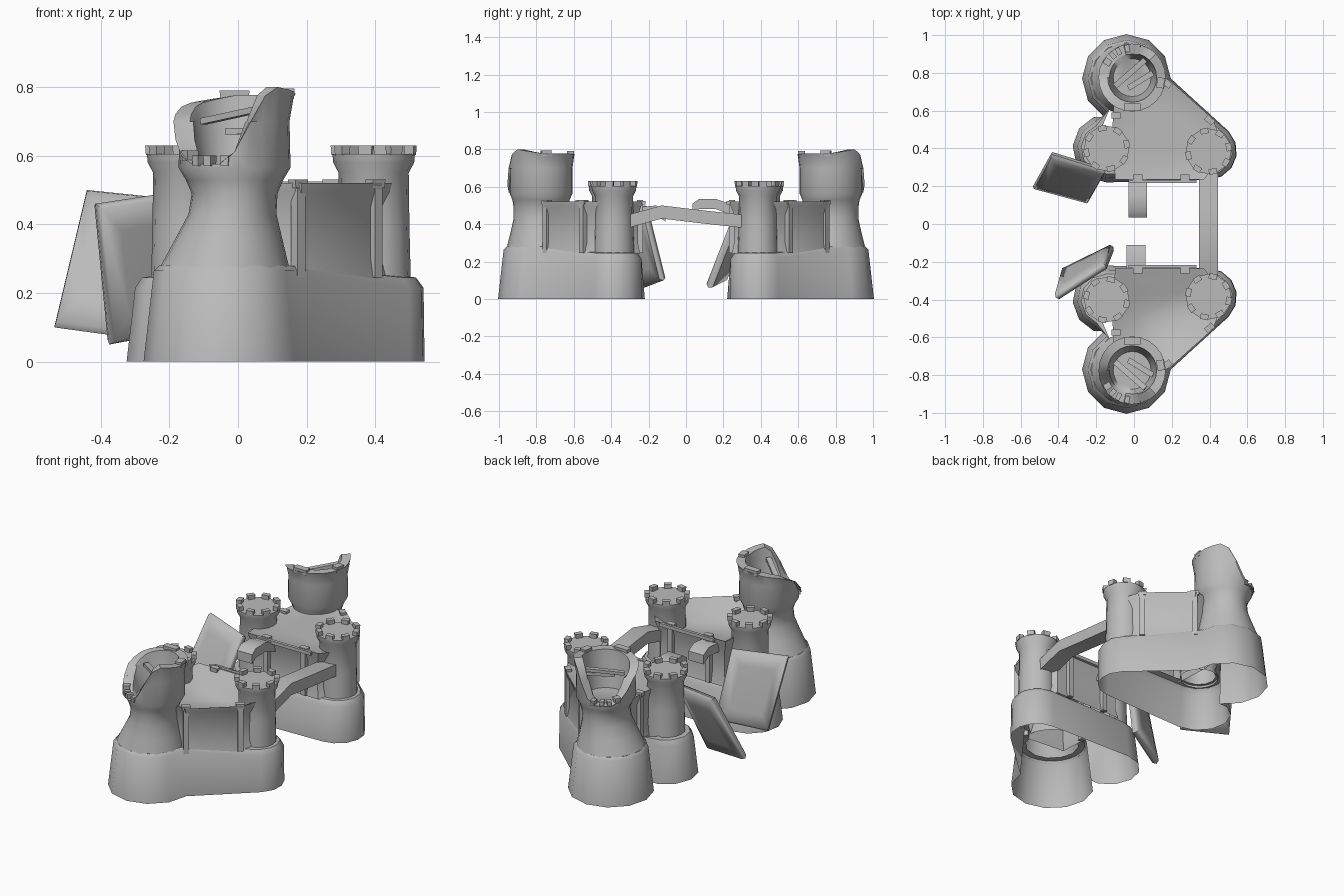
import bpy, bmesh
from math import radians, cos, sin
from mathutils import Vector, Matrix

if "Cube" in bpy.data.objects:
    bpy.data.objects.remove(bpy.data.objects["Cube"])

stone = bpy.data.materials.new("grey stone")
stone.use_nodes = True
GREY = (0.5, 0.5, 0.5, 1)
stone.diffuse_color = GREY
stone.node_tree.nodes["Principled BSDF"].inputs["Base Color"].default_value = GREY


def finish(name, bm, side=1, crease=38):
    """Turn a bmesh into an object; side -1 mirrors it across y."""
    if side < 0:
        bmesh.ops.scale(bm, vec=(1, -1, 1), verts=bm.verts)
    bmesh.ops.recalc_face_normals(bm, faces=bm.faces)
    mesh = bpy.data.meshes.new(name)
    bm.to_mesh(mesh)
    bm.free()
    mesh.materials.append(stone)
    obj = bpy.data.objects.new(name, mesh)
    bpy.context.collection.objects.link(obj)
    bpy.ops.object.select_all(action='DESELECT')
    obj.select_set(True)
    bpy.context.view_layer.objects.active = obj
    bpy.ops.object.shade_smooth_by_angle(angle=radians(crease))


def loft(rings, cap_start=False, cap_end=True):
    """Bridge closed rings of equal length."""
    bm = bmesh.new()
    rows = [[bm.verts.new(p) for p in ring] for ring in rings]
    for a, b in zip(rows, rows[1:]):
        for i in range(len(a)):
            j = (i + 1) % len(a)
            bm.faces.new((a[i], a[j], b[j], b[i]))
    if cap_start:
        bm.faces.new(rows[0])
    if cap_end:
        bm.faces.new(rows[-1])
    return bm


def add_box(bm, centre, size, turn=0, flare=1.0):
    """Box turned about z, its top widened by flare."""
    new = bmesh.ops.create_cube(bm, size=1)["verts"]
    for v in new:
        if v.co.z > 0:
            v.co.x *= flare
            v.co.y *= flare
    bmesh.ops.transform(bm, verts=new, matrix=Matrix.Translation(centre)
                        @ Matrix.Rotation(turn, 4, 'Z') @ Matrix.Diagonal((*size, 1)))


def ellipse(c, rx, ry, z, n):
    return [(c[0] + rx * cos(radians(360 * i / n)), c[1] + ry * sin(radians(360 * i / n)), z)
            for i in range(n)]


# centres of the three towers in the rear half
KEEP, WEST, EAST = (-0.04, 0.77), (-0.145, 0.4), (0.395, 0.385)
KEEP_TOP = (-0.01, 0.775)


def base_ring(radii, heights):
    pts = []
    for c, r, z, start, end, n in ((KEEP, radii[0], heights[0], 0, 240, 9),
                                   (WEST, radii[1], heights[1], 112, 270, 6),
                                   (EAST, radii[2], heights[1], 270, 405, 6)):
        for i in range(n):
            a = radians(start + (end - start) * i / (n - 1))
            pts.append((c[0] + r * cos(a), c[1] + r * sin(a), z))
    return pts


# height of the broken keep rim by angle
BREAK = [(0, .78), (45, .8), (62, .77), (78, .68), (92, .6), (105, .575), (140, .575),
         (155, .61), (180, .7), (215, .75), (270, .775), (360, .78)]


def rim_height(angle):
    for (a, h), (b, k) in zip(BREAK, BREAK[1:]):
        if a <= angle <= b:
            return h + (k - h) * (angle - a) / (b - a)


def keep(name, side):
    n = 24
    # x radius, y radius, height
    rows = [(.19, .19, .27), (.155, .165, .36), (.128, .148, .43), (.125, .147, .49),
            (.142, .153, .53), (.163, .168, .565), (.16, .168, .7), (.172, .178, .77),
            (.178, .18, .8), (.13, .13, .8), (.12, .125, .7), (.1, .1, .56)]
    rings = []
    for rx, ry, z in rows:
        t = min(1, max(0, (z - .27) / .2))
        c = [k + (u - k) * t for k, u in zip(KEEP, KEEP_TOP)]
        rings.append([(x, y, min(h, rim_height(360 * i / n)))
                      for i, (x, y, h) in enumerate(ellipse(c, rx, ry, z, n))])
    finish(name, loft(rings), side)

    # rim blocks and rubble teeth along the break
    bm = bmesh.new()
    for deg, z, s in ((350, .78, .05), (270, .775, .08),
                      (100, .585, .022), (118, .585, .022), (132, .585, .022), (148, .6, .03)):
        a = radians(deg)
        p = (KEEP_TOP[0] + .153 * cos(a), KEEP_TOP[1] + .157 * sin(a), z)
        add_box(bm, p, (.035, s, .03), a, 1.1)
    finish(name + "_blocks", bm, side)

    # fallen beams across the keep
    bm = bmesh.new()
    for a, b in (((-.1, .73, .7), (.06, .87, .735)), ((-.03, .72, .67), (.1, .8, .675))):
        a, b = Vector(a), Vector(b)
        d = b - a
        part = bmesh.ops.create_cube(bm, size=1)["verts"]
        bmesh.ops.transform(bm, verts=part, matrix=Matrix.Translation((a + b) / 2)
                            @ d.to_track_quat('X', 'Z').to_matrix().to_4x4()
                            @ Matrix.Diagonal((d.length, .03, .018, 1)))
    finish(name + "_beams", bm, side)


def turret(name, c, side):
    rows = [(.108, .235), (.104, .4), (.102, .55), (.118, .58), (.12, .605), (.105, .605)]
    finish(name, loft([ellipse(c, r, r, z, 16) for r, z in rows]), side)
    bm = bmesh.new()
    for i in range(8):
        a = radians(45 * i + 12)
        add_box(bm, (c[0] + .109 * cos(a), c[1] + .109 * sin(a), .616), (.026, .038, .028), a, 1.12)
    finish(name + "_battlements", bm, side)


DECK = [(-.1, .235), (.37, .235), (.48, .38), (.42, .555), (.185, .765), (-.1, .74), (-.115, .5)]


def deck_ring(scale, z):
    cx, cy = .15, .48
    return [(cx + (x - cx) * scale, cy + (y - cy) * scale, z) for x, y in DECK]


def castle(label, side, sag):
    # hollow foundation with a ledge running under the walls
    rings = [base_ring((.235, .18, .15), (0, 0)),
             base_ring((.205, .155, .147), (.265, .215)),
             base_ring((.19, .135, .125), (.28, .245)),
             base_ring((.15, .095, .09), (.28, .25))]
    finish(label + "_foundation", loft(rings, cap_end=False), side)

    # curtain walls with the deck on top
    rings = [deck_ring(.96, .24), deck_ring(.91, .3), deck_ring(.91, .45), deck_ring(.98, .495),
             deck_ring(1, .52), deck_ring(.95, .515), deck_ring(.45, .515 - sag)]
    finish(label + "_walls", loft(rings), side)

    # buttresses and wall blocks
    bm = bmesh.new()
    for x, y, deg in ((.175, .745, -42), (.4, .55, -42), (-.095, .575, 0), (.02, .245, 0), (.27, .245, 0)):
        add_box(bm, (x, y, .375), (.03, .03, .26), radians(deg))
        add_box(bm, (x, y, .518), (.045, .03, .024), radians(deg), 1.1)
    add_box(bm, (.15, .225, .515), (.36, .018, .02))
    finish(label + "_buttresses", bm, side)

    keep(label + "_keep", side)
    turret(label + "_west_turret", WEST, side)
    turret(label + "_east_turret", EAST, side)


castle("rear", 1, 0.0)
castle("front", -1, 0.09)


def strip(name, x, width, path, thick):
    """Slab running along y through (y, top height) points."""
    rings = [[(x - width / 2, y, z), (x + width / 2, y, z),
              (x + width / 2, y, z - thick), (x - width / 2, y, z - thick)] for y, z in path]
    finish(name, loft(rings, cap_start=True))


# bridge and the broken span ends
strip("bridge", .395, .1, [(-.31, .45), (-.13, .5), (.08, .475), (.31, .45)], .07)
strip("rear_span_stub", .02, .1, [(.26, .5), (.16, .535), (.07, .535), (.035, .51)], .055)
strip("front_span_stub", .01, .1, [(-.26, .49), (-.16, .5), (-.11, .47)], .055)


def panel(name, corners, thick=.055):
    """Softly domed slab from its four corners."""
    pts = [Vector(p) for p in corners]
    n = (pts[1] - pts[0]).cross(pts[3] - pts[0]).normalized()
    mid = sum(pts, Vector()) / 4
    rings = [[mid + (p - mid) * s + n * thick * h for p in pts]
             for s, h in ((.6, -.5), (.95, -.35), (1, 0), (.95, .35), (.6, .5))]
    finish(name, loft(rings, cap_start=True), crease=60)


# fallen gate panels
panel("rear_fallen_panel", [(-.44, .37, .5), (-.15, .28, .47), (-.24, .12, .06), (-.535, .2, .1)])
panel("front_fallen_panel", [(-.415, -.39, .46), (-.15, -.22, .5), (-.11, -.12, .1), (-.375, -.25, .05)])
